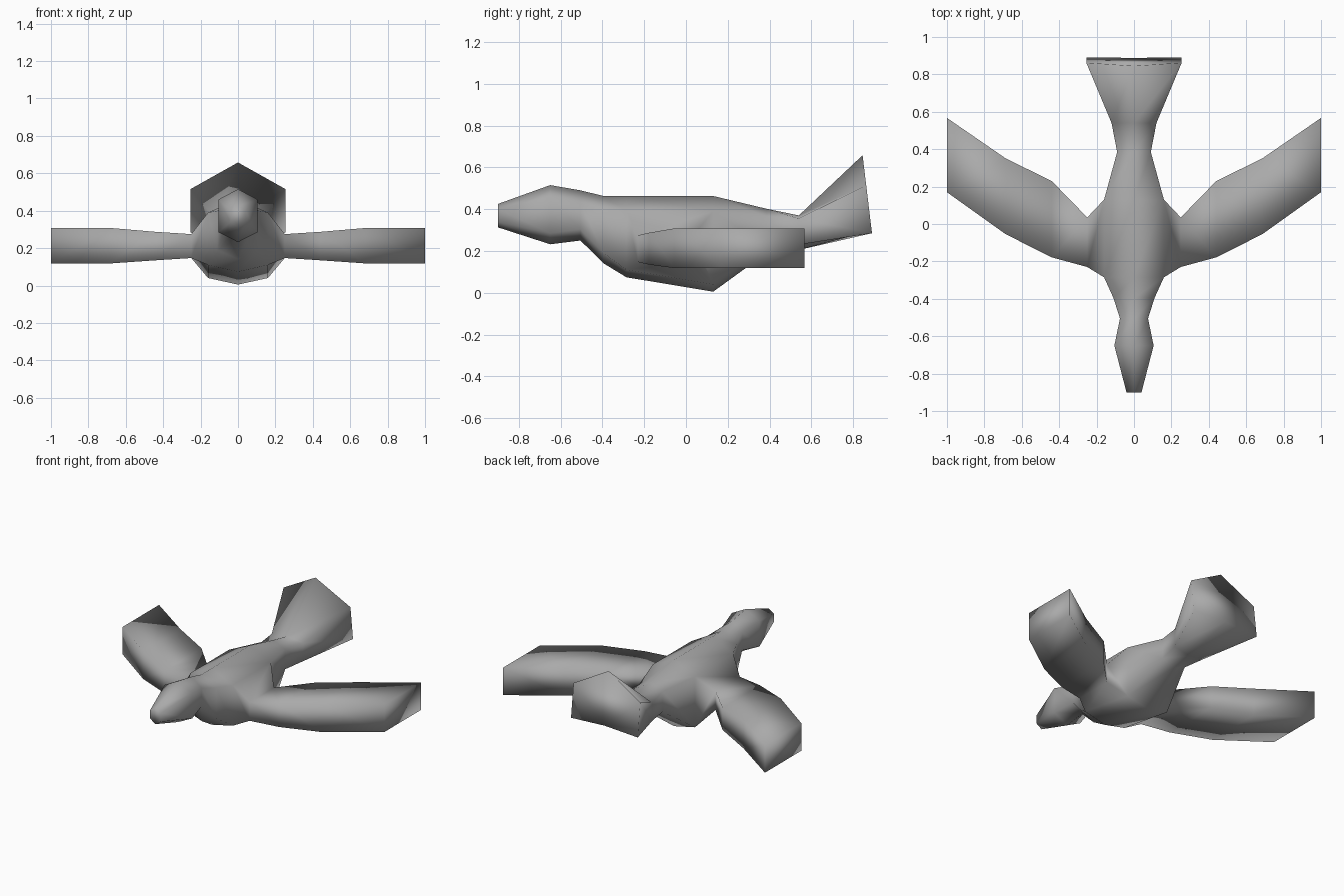
import bpy, bmesh

cube = bpy.data.objects.get("Cube")
if cube:
    bpy.data.objects.remove(cube, do_unlink=True)

# Single grey material
grey = bpy.data.materials.new("plain_grey")
grey.use_nodes = True
colour = (0.40, 0.40, 0.40, 1.0)
grey.diffuse_color = colour
grey.node_tree.nodes["Principled BSDF"].inputs["Base Color"].default_value = colour

# Body sections: y at top, y at bottom, half width, z of top, upper corner, lower corner, bottom
SECTIONS = [
    (-0.90, -0.90, 0.04, 0.425, 0.40, 0.34, 0.313),     # beak end
    (-0.65, -0.65, 0.105, 0.515, 0.46, 0.285, 0.232),   # head
    (-0.505, -0.505, 0.075, 0.49, 0.43, 0.305, 0.25),   # neck
    (-0.395, -0.395, 0.11, 0.463, 0.40, 0.19, 0.141),   # breast
    (-0.285, -0.285, 0.16, 0.463, 0.39, 0.11, 0.074),   # front of wing root
    (0.13, 0.13, 0.16, 0.463, 0.39, 0.04, 0.005),       # back of wing root
    (0.385, 0.385, 0.09, 0.402, 0.365, 0.225, 0.19),    # rump
    (0.54, 0.54, 0.12, 0.37, 0.355, 0.23, 0.205),       # tail root
    (0.845, 0.89, 0.255, 0.658, 0.515, 0.285, 0.298),   # tail fan
]
WING_FRONT = 4  # the wings grow from the side faces after this section

# Wing sections: x, leading y, trailing y, bottom z, top z
WING = [
    (0.25, -0.23, 0.035, 0.147, 0.275),
    (0.44, -0.178, 0.23, 0.135, 0.287),
    (0.685, -0.055, 0.35, 0.118, 0.308),
    (1.0, 0.17, 0.567, 0.118, 0.308),
]

bm = bmesh.new()


def bridge(a, b, skip=()):
    """Join two loops of vertices with quads."""
    n = len(a)
    for i in range(n):
        if i not in skip:
            bm.faces.new((a[i], a[(i + 1) % n], b[(i + 1) % n], b[i]))


# Body: six-sided loft, open at the wing roots (sides 1 and 4)
rings = []
for yt, yb, w, top, up, low, bot in SECTIONS:
    def y_at(z):
        return yt + (yb - yt) * min(1, (top - z) / (top - min(low, bot)))
    points = [(0, top), (w, up), (w, low), (0, bot), (-w, low), (-w, up)]
    rings.append([bm.verts.new((x, y_at(z), z)) for x, z in points])
for i in range(len(rings) - 1):
    bridge(rings[i], rings[i + 1], (1, 4) if i == WING_FRONT else ())
bm.faces.new(rings[0])
bm.faces.new(rings[-1])

# Wings: four-sided tubes from each root to the tip
front, back = rings[WING_FRONT], rings[WING_FRONT + 1]
for side, up, low in ((1, 1, 2), (-1, 5, 4)):
    loop = [front[up], front[low], back[low], back[up]]
    for x, lead, trail, bot, top in WING:
        nxt = [bm.verts.new((side * x, y, z)) for y, z in
               ((lead, top), (lead, bot), (trail, bot), (trail, top))]
        bridge(loop, nxt)
        loop = nxt
    bm.faces.new(loop)

bmesh.ops.recalc_face_normals(bm, faces=bm.faces)
for face in bm.faces:
    face.smooth = True

mesh = bpy.data.meshes.new("bird_body")
bm.to_mesh(mesh)
bm.free()
mesh.materials.append(grey)
bpy.context.collection.objects.link(bpy.data.objects.new("bird_body", mesh))
